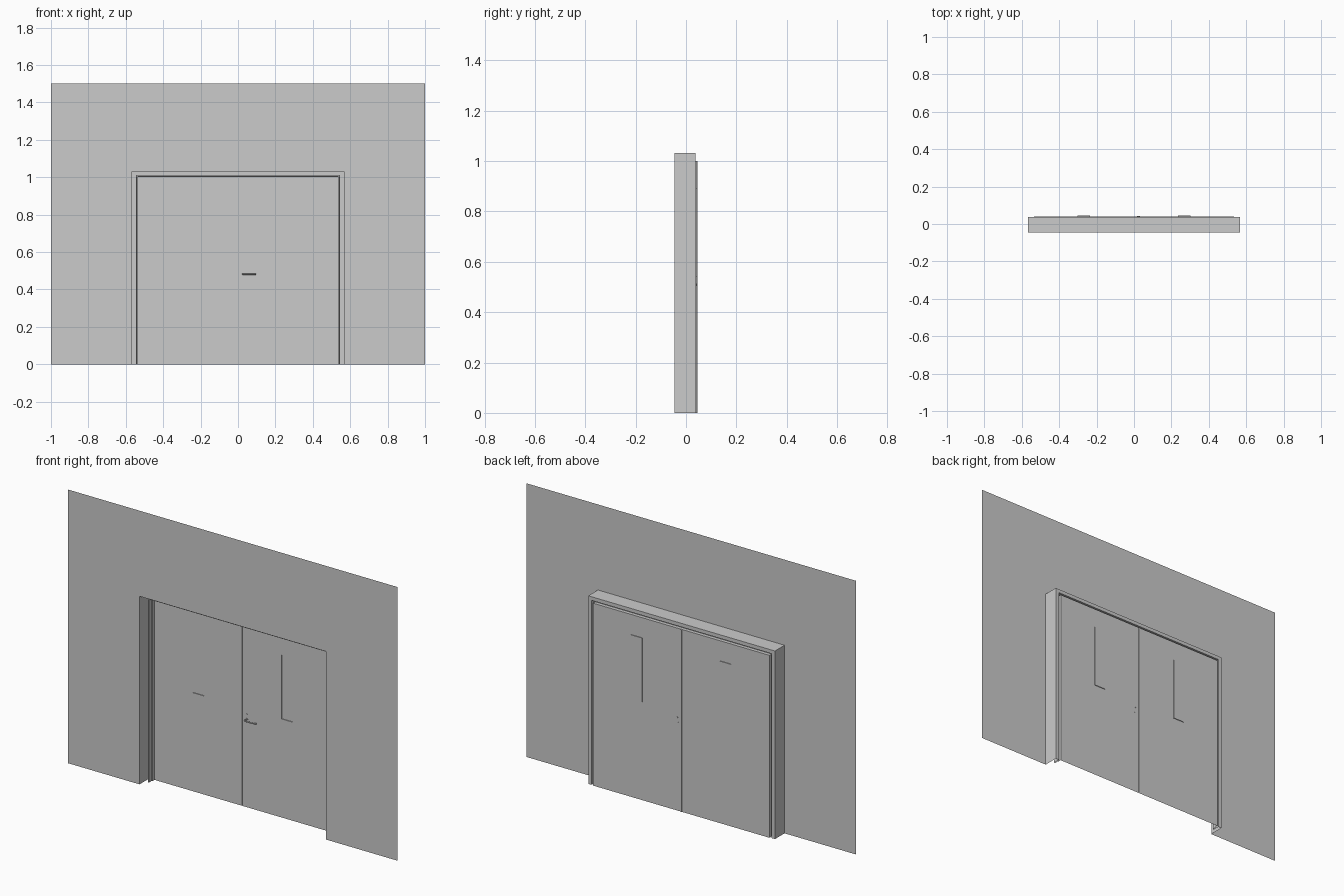
import bpy, bmesh, math
from mathutils import Matrix

if "Cube" in bpy.data.objects:
    bpy.data.objects.remove(bpy.data.objects["Cube"])

WALL_Y, DOOR_Y, PANE_Y = -0.045, 0.041, 0.045
OPEN_X, OPEN_Z = 0.566, 1.031
DOOR_X, DOOR_Z = 0.535, 1.0


def finish(name, bm):
    mesh = bpy.data.meshes.new(name)
    bm.to_mesh(mesh)
    bm.free()
    ob = bpy.data.objects.new(name, mesh)
    bpy.context.collection.objects.link(ob)
    return ob


def sheet(name, xs, zs, y, hole, pocket_y=None):
    """Front-facing grid sheet with one cell left open or pushed back as a pocket."""
    bm = bmesh.new()
    v = [[bm.verts.new((x, y, z)) for z in zs] for x in xs]
    for i in range(len(xs) - 1):
        for j in range(len(zs) - 1):
            if (i, j) == hole:
                continue
            bm.faces.new((v[i][j], v[i + 1][j], v[i + 1][j + 1], v[i][j + 1]))
    if pocket_y is not None:
        i, j = hole
        rim = [v[i][j], v[i + 1][j], v[i + 1][j + 1], v[i][j + 1]]
        back = [bm.verts.new((p.co.x, pocket_y, p.co.z)) for p in rim]
        bm.faces.new(back)
        for k in range(4):
            n = (k + 1) % 4
            bm.faces.new((rim[k], rim[n], back[n], back[k]))
    return finish(name, bm)


# Wall with door opening
sheet("wall", [-1, -OPEN_X, OPEN_X, 1], [0, OPEN_Z, 1.5], WALL_Y, (1, 0))

# Reveal and stepped door frame: one profile swept around the opening
profile = [(OPEN_X, WALL_Y), (OPEN_X, 0.038), (0.546, 0.038), (0.546, 0.0),
           (0.539, 0.0), (0.539, 0.022), (DOOR_X, 0.022), (DOOR_X, DOOR_Y)]
bm = bmesh.new()
rows = []
for x, y in profile:
    top = DOOR_Z + x - DOOR_X
    rows.append([bm.verts.new(p) for p in
                 ((-x, y, 0), (-x, y, top), (x, y, top), (x, y, 0))])
for a, b in zip(rows, rows[1:]):
    for k in range(3):
        bm.faces.new((a[k], b[k], b[k + 1], a[k + 1]))
finish("door_frame", bm)

# Door leaves with recessed window panes
SEAM = 0.003
for side, name in ((-1, "left_door"), (1, "right_door")):
    xs = sorted(side * x for x in (SEAM, 0.235, 0.303, DOOR_X))
    if side < 0:
        window = [xs[0], -0.303, -0.235, xs[3]]
    else:
        window = xs
    sheet(name, window, [0, 0.54, 0.89, DOOR_Z], DOOR_Y, (1, 1), PANE_Y)

# Groove between the leaves
bm = bmesh.new()
strip = [[bm.verts.new((x, y, z)) for z in (0, DOOR_Z)] for x, y in
         ((-SEAM, DOOR_Y), (-SEAM, PANE_Y), (SEAM, PANE_Y), (SEAM, DOOR_Y))]
for a, b in zip(strip, strip[1:]):
    bm.faces.new((a[0], b[0], b[1], a[1]))
finish("door_seam", bm)


def disc(name, x, z, radius, y0, y1):
    bm = bmesh.new()
    bmesh.ops.create_cone(bm, cap_ends=True, segments=16, radius1=radius,
                          radius2=radius, depth=y1 - y0,
                          matrix=Matrix.Translation((x, (y0 + y1) / 2, z))
                          @ Matrix.Rotation(math.pi / 2, 4, 'X'))
    return finish(name, bm)


# Lock and handle mounting
disc("lock_cylinder", 0.024, 0.51, 0.004, 0.037, 0.043)
disc("handle_rose", 0.024, 0.482, 0.007, 0.037, 0.0415)

# Curved lever handle
curve = bpy.data.curves.new("lever_handle", 'CURVE')
curve.dimensions = '3D'
curve.bevel_depth = 0.0035
curve.bevel_resolution = 2
curve.use_fill_caps = True
path = [(0.024, 0.041), (0.024, 0.024), (0.028, 0.019), (0.035, 0.017),
        (0.06, 0.017), (0.085, 0.019), (0.095, 0.025)]
spline = curve.splines.new('POLY')
spline.points.add(len(path) - 1)
for p, (x, y) in zip(spline.points, path):
    p.co = (x, y, 0.482, 1)
bpy.context.collection.objects.link(bpy.data.objects.new("lever_handle", curve))
